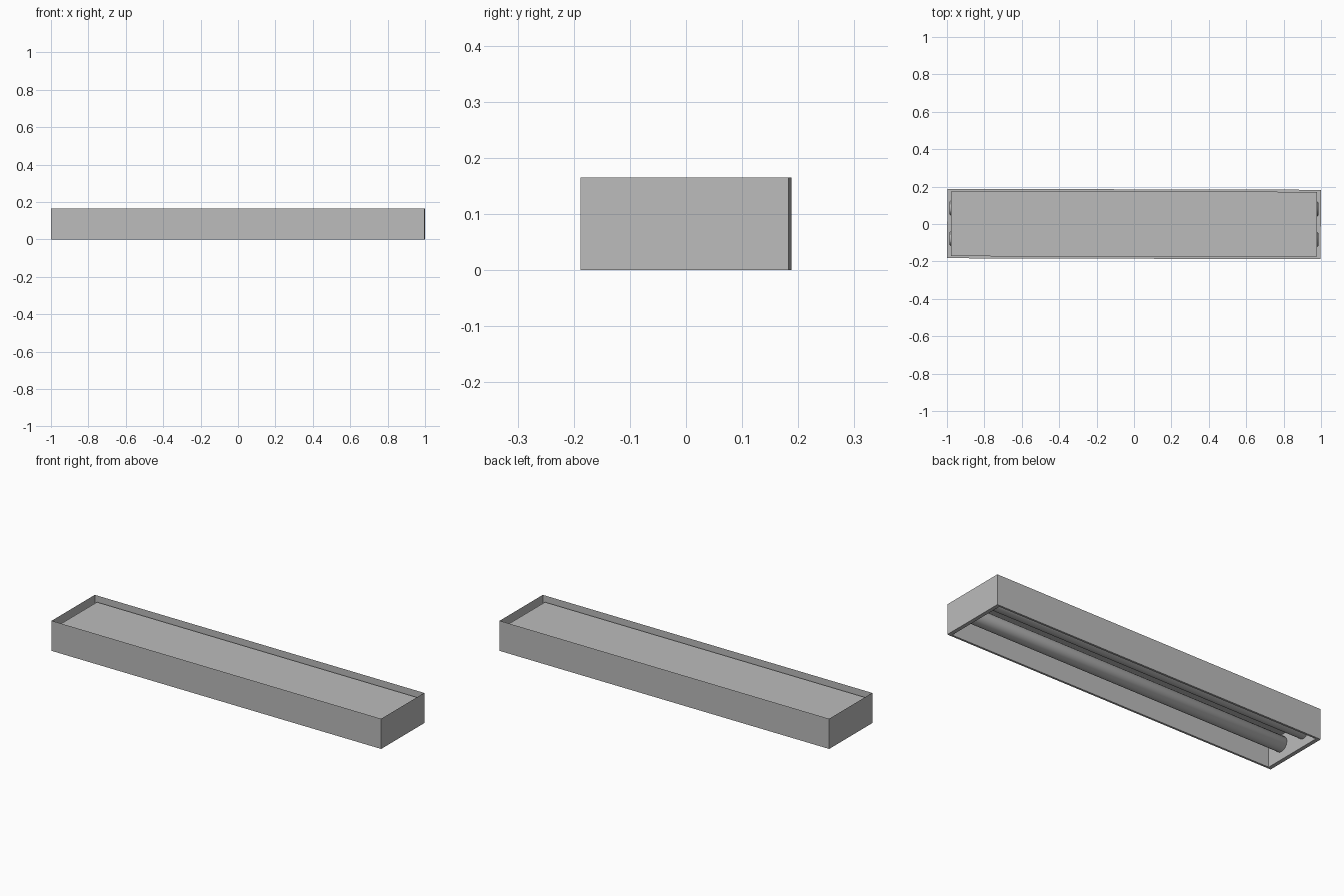
import bpy, bmesh
from mathutils import Matrix

cube = bpy.data.objects.get("Cube")
if cube:
    bpy.data.objects.remove(cube, do_unlink=True)

grey = bpy.data.materials.new("plain_grey")
grey.use_nodes = True
colour = (0.5, 0.5, 0.5, 1)
grey.diffuse_color = colour
grey.node_tree.nodes["Principled BSDF"].inputs["Base Color"].default_value = colour

HX, HY, H = 0.9985, 0.1855, 0.165      # housing half length, half width, height
GAP_X, GAP_Y = 0.021, 0.011            # lip width at ends and sides
PLATE_Z = 0.135
TURN = Matrix.Rotation(-0.0027, 4, 'Z')


def finish(name, bm):
    bmesh.ops.recalc_face_normals(bm, faces=bm.faces)
    mesh = bpy.data.meshes.new(name)
    bm.to_mesh(mesh)
    bm.free()
    mesh.materials.append(grey)
    obj = bpy.data.objects.new(name, mesh)
    bpy.context.collection.objects.link(obj)
    obj.matrix_world = TURN
    return obj


def ring(bm, hx, hy, z):
    return [bm.verts.new((sx * hx, sy * hy, z))
            for sx, sy in ((-1, -1), (1, -1), (1, 1), (-1, 1))]


# Housing: outer wall, bottom lip, inner wall and recessed plate as one folded sheet
bm = bmesh.new()
ix, iy = HX - GAP_X, HY - GAP_Y
rings = [ring(bm, HX, HY, H), ring(bm, HX, HY, 0),
         ring(bm, ix, iy, 0), ring(bm, ix, iy, PLATE_Z)]
for a, b in zip(rings, rings[1:]):
    for i in range(4):
        j = (i + 1) % 4
        bm.faces.new((a[i], a[j], b[j], b[i]))
bm.faces.new(rings[-1])
finish("housing", bm)


# Tubes: long cylinders with slightly tapered ends passing through the inner walls
def tube(name, y):
    bm = bmesh.new()
    where = Matrix.Translation((0, y, 0.083)) @ Matrix.Rotation(1.570796, 4, 'Y')
    bmesh.ops.create_cone(bm, cap_ends=True, segments=32, radius1=0.04,
                          radius2=0.04, depth=1.96, matrix=where)
    caps = [f for f in bm.faces if len(f.verts) > 4]
    for cap in caps:
        side = 1 if cap.calc_center_median().x > 0 else -1
        new = bmesh.ops.extrude_discrete_faces(bm, faces=[cap])["faces"][0]
        for v in new.verts:
            v.co.x += side * 0.007
            v.co.y = y + (v.co.y - y) * 0.85
            v.co.z = 0.083 + (v.co.z - 0.083) * 0.85
    for f in bm.faces:
        f.smooth = len(f.verts) == 4 and abs(f.normal.x) < 0.1
    return finish(name, bm)


for name, y in (("front_tube", -0.08), ("back_tube", 0.083)):
    tube(name, y)
